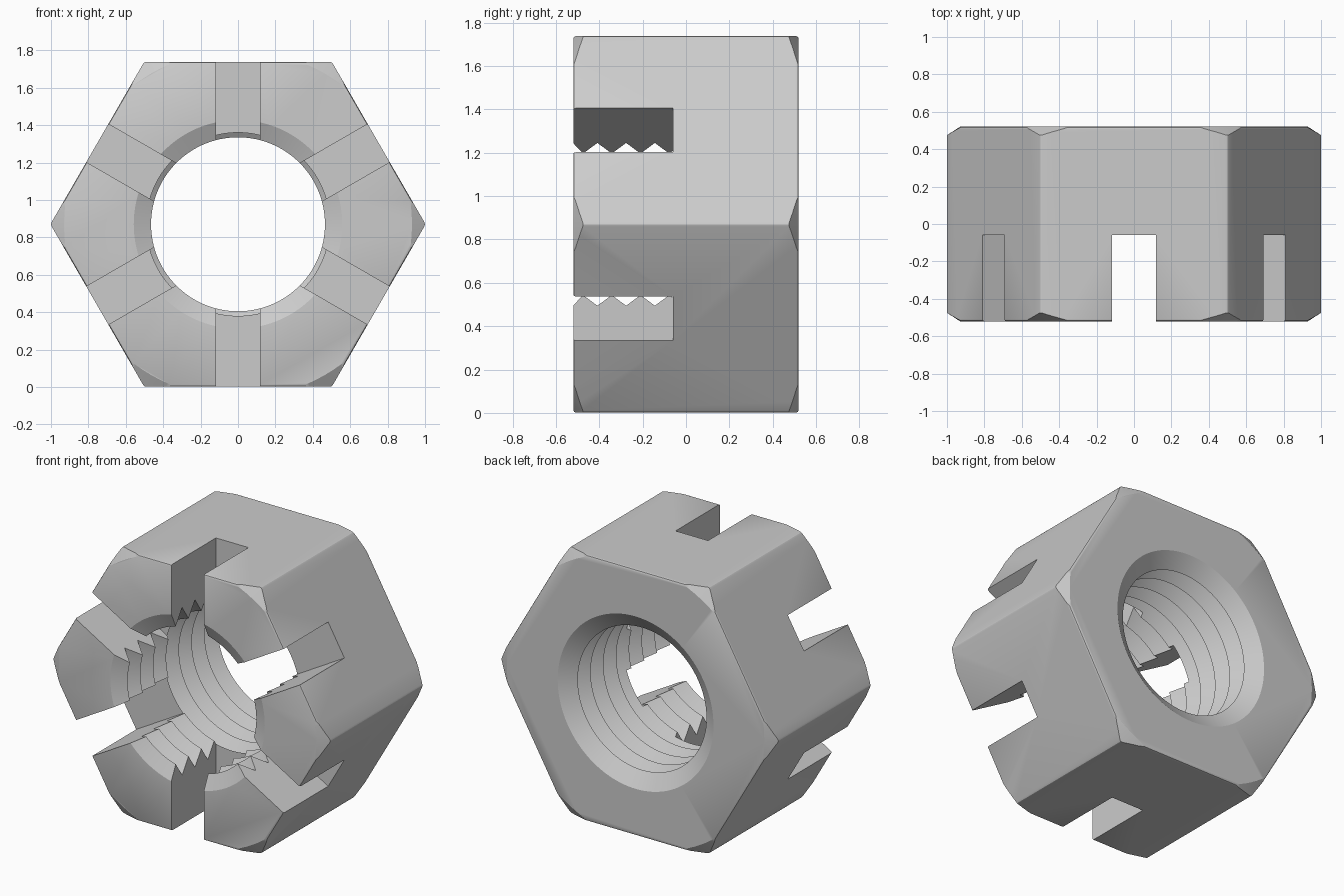
import bpy
import bmesh
from math import radians, pi
from mathutils import Matrix, Vector

AXIS_Z = 0.87       # height of the nut's centre line
HALF = 0.52         # half the nut's depth
CREST, ROOT = 0.465, 0.56
PITCH = 0.1325

cube = bpy.data.objects.get("Cube")
if cube:
    bpy.data.objects.remove(cube, do_unlink=True)

steel = bpy.data.materials.new("grey steel")
steel.use_nodes = True
grey = (0.6, 0.6, 0.6, 1)
steel.diffuse_color = grey
steel.node_tree.nodes["Principled BSDF"].inputs["Base Color"].default_value = grey


def finish(bm, name):
    bmesh.ops.recalc_face_normals(bm, faces=bm.faces)
    mesh = bpy.data.meshes.new(name)
    bm.to_mesh(mesh)
    bm.free()
    mesh.materials.append(steel)
    obj = bpy.data.objects.new(name, mesh)
    obj.location.z = AXIS_Z
    bpy.context.collection.objects.link(obj)
    return obj


def lathe(name, profile, steps=120):
    """Revolve (y, radius) points around the y axis; ends are closed on the axis."""
    bm = bmesh.new()
    points = [(profile[0][0], 0)] + profile + [(profile[-1][0], 0)]
    verts = [bm.verts.new((r, y, 0)) for y, r in points]
    edges = [bm.edges.new(pair) for pair in zip(verts, verts[1:])]
    bmesh.ops.spin(bm, geom=verts + edges, cent=(0, 0, 0), axis=(0, 1, 0),
                   angle=2 * pi, steps=steps, use_merge=True)
    bmesh.ops.remove_doubles(bm, verts=bm.verts, dist=1e-5)
    return finish(bm, name)


def boolean(target, cutter, operation):
    mod = target.modifiers.new("cut", 'BOOLEAN')
    mod.object = cutter
    mod.operation = operation
    mod.solver = 'EXACT'
    bpy.context.view_layer.objects.active = target
    bpy.ops.object.modifier_apply(modifier=mod.name)
    bpy.data.objects.remove(cutter, do_unlink=True)


# Hexagonal body with slightly eased edges
bm = bmesh.new()
bmesh.ops.create_cone(bm, cap_ends=True, segments=6, radius1=1.003, radius2=1.003,
                      depth=2 * HALF)
bmesh.ops.rotate(bm, verts=bm.verts, matrix=Matrix.Rotation(pi / 2, 3, 'X'))
corner = max(bm.verts, key=lambda v: v.co.x).co
if corner.x < 0.95:
    bmesh.ops.rotate(bm, verts=bm.verts, matrix=Matrix.Rotation(pi / 6, 3, 'Y'))
bmesh.ops.bevel(bm, geom=bm.edges[:], offset=0.012, segments=2, profile=0.5,
                affect='EDGES')
nut = finish(bm, "castle_nut")

# Conical chamfer on the corners of both ends
tip, slope = 0.045, 1.55
rim = [(-HALF - tip, 0.93 - tip * slope), (-HALF + 2 * tip, 0.93 + 2 * tip * slope)]
boolean(nut, lathe("chamfer_cone", rim + [(-y, r) for y, r in reversed(rim)]), 'INTERSECT')

# Threaded bore with a countersink at each end
thread = [(-HALF - 0.045, ROOT + 0.09)]
y = -0.475
for i in range(7):
    thread += [(y, CREST), (y + PITCH / 2, ROOT)]
    y += PITCH
thread += [(y, CREST), (HALF + 0.06, ROOT + 0.09)]
boolean(nut, lathe("thread_cutter", thread), 'DIFFERENCE')

# Three slots across the front give six gaps
for i in range(3):
    bm = bmesh.new()
    bmesh.ops.create_cube(bm, size=1)
    bmesh.ops.scale(bm, verts=bm.verts, vec=Vector((0.235, 0.64, 2.4)))
    bmesh.ops.translate(bm, verts=bm.verts, vec=Vector((0, -0.38, 0)))
    bmesh.ops.rotate(bm, verts=bm.verts, matrix=Matrix.Rotation(i * pi / 3, 3, 'Y'))
    boolean(nut, finish(bm, "slot_cutter"), 'DIFFERENCE')

# Smooth thread flanks and chamfers, sharp edges kept
bpy.ops.object.select_all(action='DESELECT')
nut.select_set(True)
bpy.context.view_layer.objects.active = nut
bpy.ops.object.shade_smooth_by_angle(angle=radians(25))
